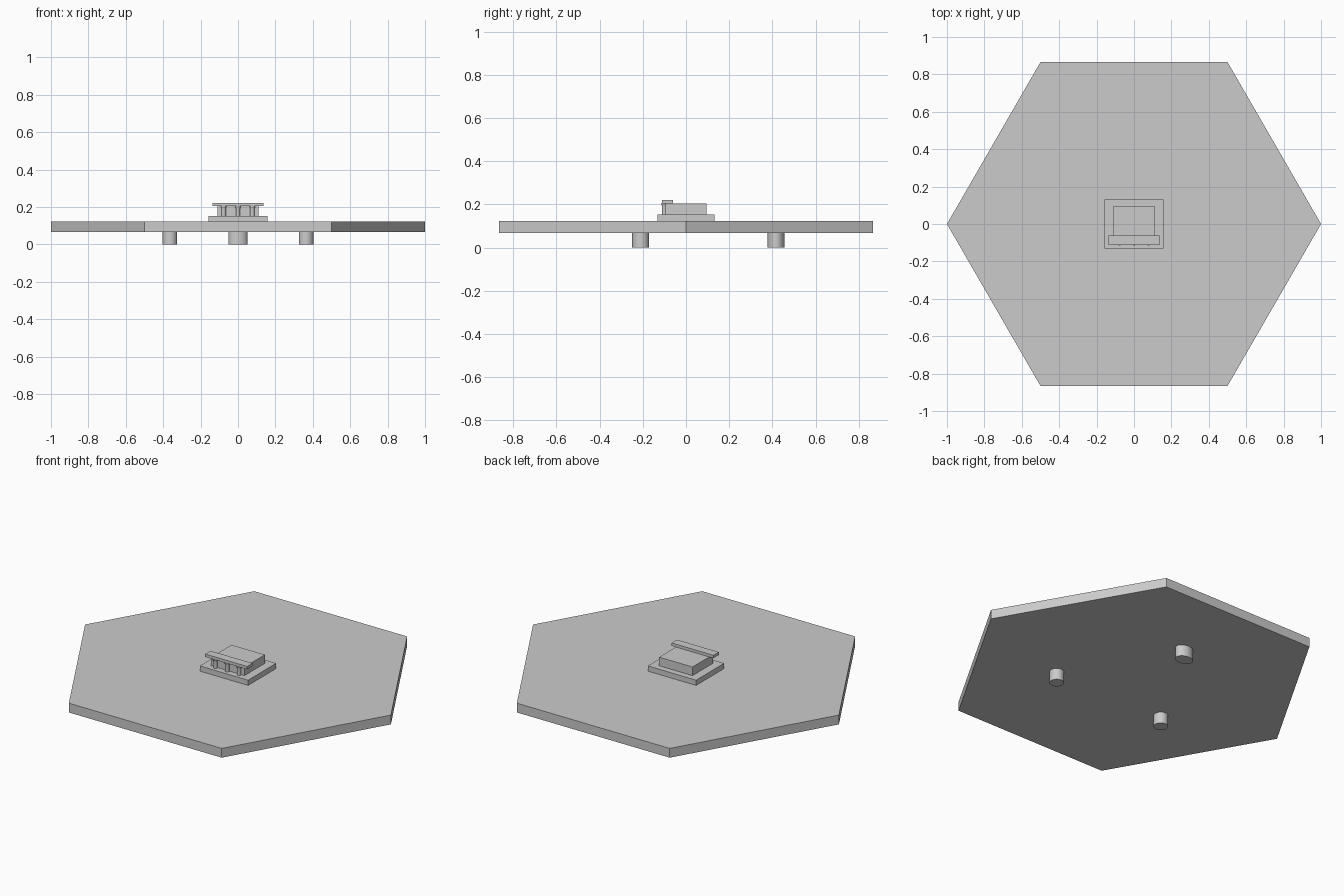
import bpy, bmesh, math
from mathutils import Matrix

if "Cube" in bpy.data.objects:
    bpy.data.objects.remove(bpy.data.objects["Cube"])

grey = bpy.data.materials.new("plain grey")
grey.diffuse_color = (0.6, 0.6, 0.6, 1)
grey.use_nodes = True
grey.node_tree.nodes["Principled BSDF"].inputs["Base Color"].default_value = grey.diffuse_color


def finish(name, bm, smooth=False):
    bmesh.ops.recalc_face_normals(bm, faces=bm.faces)
    mesh = bpy.data.meshes.new(name)
    bm.to_mesh(mesh)
    bm.free()
    mesh.materials.append(grey)
    ob = bpy.data.objects.new(name, mesh)
    bpy.context.collection.objects.link(ob)
    if smooth:
        bpy.ops.object.select_all(action='DESELECT')
        ob.select_set(True)
        bpy.context.view_layer.objects.active = ob
        bpy.ops.object.shade_smooth_by_angle(angle=math.radians(35))
    return ob


def box(name, x, y0, y1, z0, z1):
    """Box symmetric in x, half width x."""
    bm = bmesh.new()
    bmesh.ops.create_cube(bm, size=1, matrix=Matrix.Translation(
        (0, (y0 + y1) / 2, (z0 + z1) / 2)) @ Matrix.Diagonal((2 * x, y1 - y0, z1 - z0, 1)))
    return finish(name, bm)


def turned(name, x, y, profile, sides, rx=1, ry=1, smooth=True):
    """Upright solid from (radius, height) rings, optionally oval."""
    bm = bmesh.new()
    rings = []
    for r, z in profile:
        rings.append([bm.verts.new((x + r * rx * math.cos(2 * math.pi * i / sides),
                                    y + r * ry * math.sin(2 * math.pi * i / sides), z))
                      for i in range(sides)])
    for a, b in zip(rings, rings[1:]):
        for i in range(sides):
            j = (i + 1) % sides
            bm.faces.new((a[i], a[j], b[j], b[i]))
    bm.faces.new(rings[0])
    bm.faces.new(rings[-1])
    return finish(name, bm, smooth)


# Hexagonal slab
turned("hex_slab", 0, 0, [(1, 0.067), (1, 0.122)], 6, smooth=False)

# Three pegs underneath, the rear one oval
turned("rear_peg", 0, 0.417, [(1, 0), (1, 0.067)], 32, 0.052, 0.039)
for side, label in ((-1, "left"), (1, "right")):
    turned(label + "_peg", side * 0.364, -0.21, [(0.039, 0), (0.039, 0.067)], 32)

# Small building: plinth, hall and front lintel
box("plinth", 0.158, -0.131, 0.131, 0.122, 0.153)
box("hall", 0.109, -0.095, 0.095, 0.153, 0.204)
box("lintel", 0.137, -0.111, -0.061, 0.204, 0.221)

# Columns with flared capitals along the front
for i in (-1, 0, 1):
    turned("column", i * 0.077, -0.1,
           [(0.012, 0.153), (0.012, 0.192), (0.013, 0.198), (0.015, 0.202), (0.015, 0.204)], 20)
